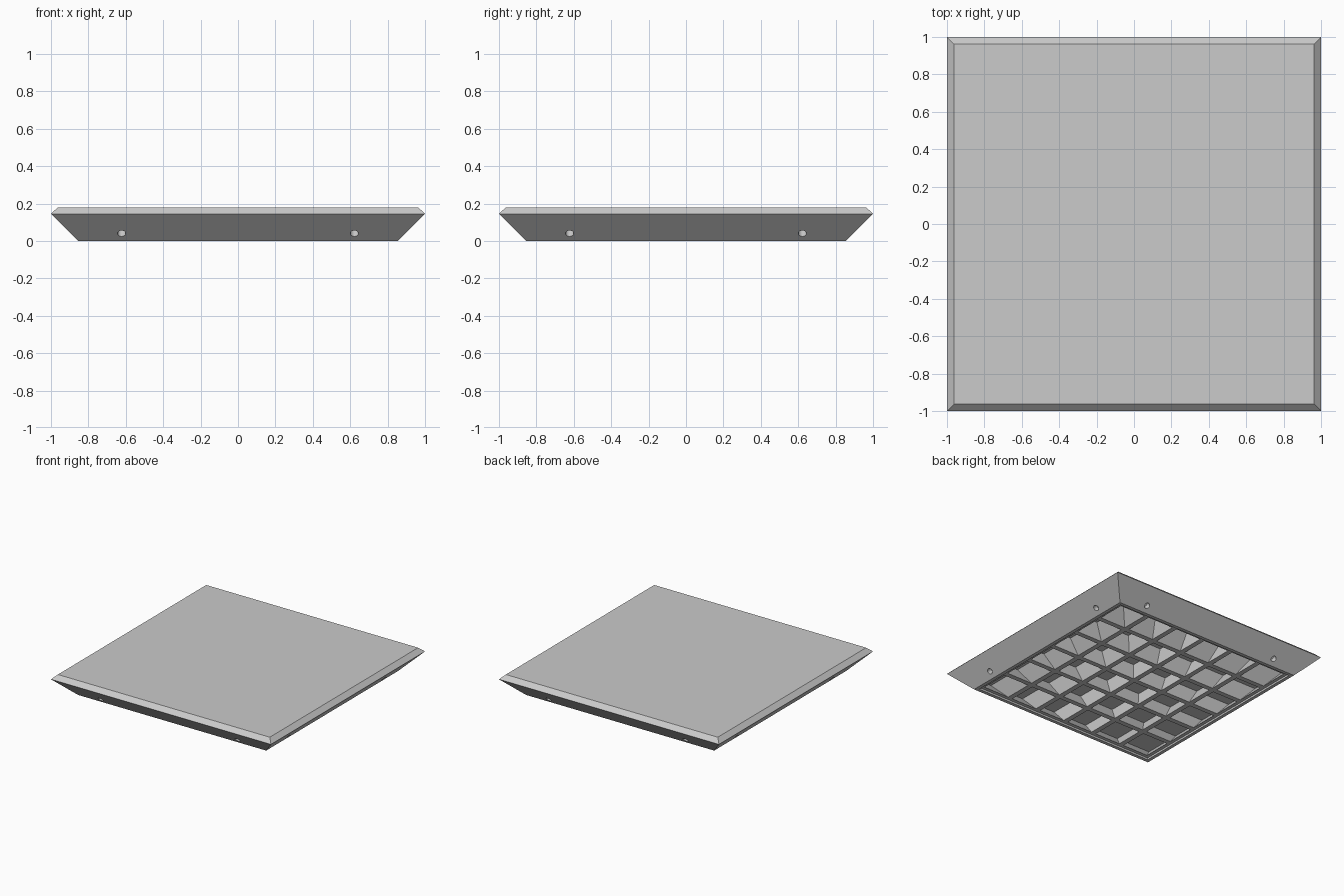
import bpy, bmesh, math
from mathutils import Matrix

if "Cube" in bpy.data.objects:
    bpy.data.objects.remove(bpy.data.objects["Cube"])

BASE, RIM_Z, TOP_Z = 0.855, 0.145, 0.18
CELLS, BORDER, RIB = 6, 0.07, 0.04
LIP, RECESS, CEILING = 0.028, 0.015, 0.135

grey = bpy.data.materials.new("plain_grey")
grey.use_nodes = True
grey.diffuse_color = (0.595, 0.595, 0.595, 1)
grey.node_tree.nodes["Principled BSDF"].inputs["Base Color"].default_value = grey.diffuse_color


def add_loft(bm, rings):
    """Closed solid through stacked rectangles (x0, x1, y0, y1, z)."""
    loops = [[bm.verts.new(p) for p in ((a, c, z), (b, c, z), (b, d, z), (a, d, z))]
             for a, b, c, d, z in rings]
    bm.faces.new(loops[0][::-1])
    bm.faces.new(loops[-1])
    for low, high in zip(loops, loops[1:]):
        for i in range(4):
            j = (i + 1) % 4
            bm.faces.new((low[i], low[j], high[j], high[i]))


def make_object(name, bm):
    bmesh.ops.recalc_face_normals(bm, faces=bm.faces[:])
    mesh = bpy.data.meshes.new(name)
    bm.to_mesh(mesh)
    bm.free()
    mesh.materials.append(grey)
    obj = bpy.data.objects.new(name, mesh)
    bpy.context.collection.objects.link(obj)
    return obj


# Flared slab: shallow recess inside a lip, flared sides, bevelled top edge
bm = bmesh.new()
profile = ((BASE - LIP, RECESS), (BASE - LIP, 0), (BASE, 0), (1, RIM_Z), (0.963, TOP_Z))
add_loft(bm, [(-r, r, -r, r, z) for r, z in profile])
slab = make_object("platform_slab", bm)

# Underside pockets, fanning outward with the flare
bm = bmesh.new()
inner = BASE - BORDER
pitch = (2 * inner + RIB) / CELLS
starts = [-inner + i * pitch for i in range(CELLS)]
for x in starts:
    for y in starts:
        rings = []
        for z in (-0.01, CEILING):
            s = 1 + z / BASE
            rings.append((x * s, (x + pitch - RIB) * s, y * s, (y + pitch - RIB) * s, z))
        add_loft(bm, rings)

# Blind holes drilled square to the flared sides, two on each
for side in range(4):
    turn = Matrix.Rotation(side * math.pi / 2, 4, 'Z')
    for x in (-0.622, 0.622):
        place = (turn @ Matrix.Translation((x, -BASE - 0.04, 0.04))
                 @ Matrix.Rotation(-math.pi / 4, 4, 'X') @ Matrix.Translation((0, 0, 0.007)))
        bmesh.ops.create_cone(bm, cap_ends=True, segments=24, radius1=0.022, radius2=0.022,
                              depth=0.075, matrix=place)
cutter = make_object("pocket_cutter", bm)
cutter.hide_render = True

# Cut the pockets and holes, then drop the cutter
cut = slab.modifiers.new("pockets", 'BOOLEAN')
cut.operation = 'DIFFERENCE'
cut.solver = 'EXACT'
cut.object = cutter
bpy.context.view_layer.objects.active = slab
bpy.ops.object.modifier_apply(modifier=cut.name)
bpy.data.objects.remove(cutter)
